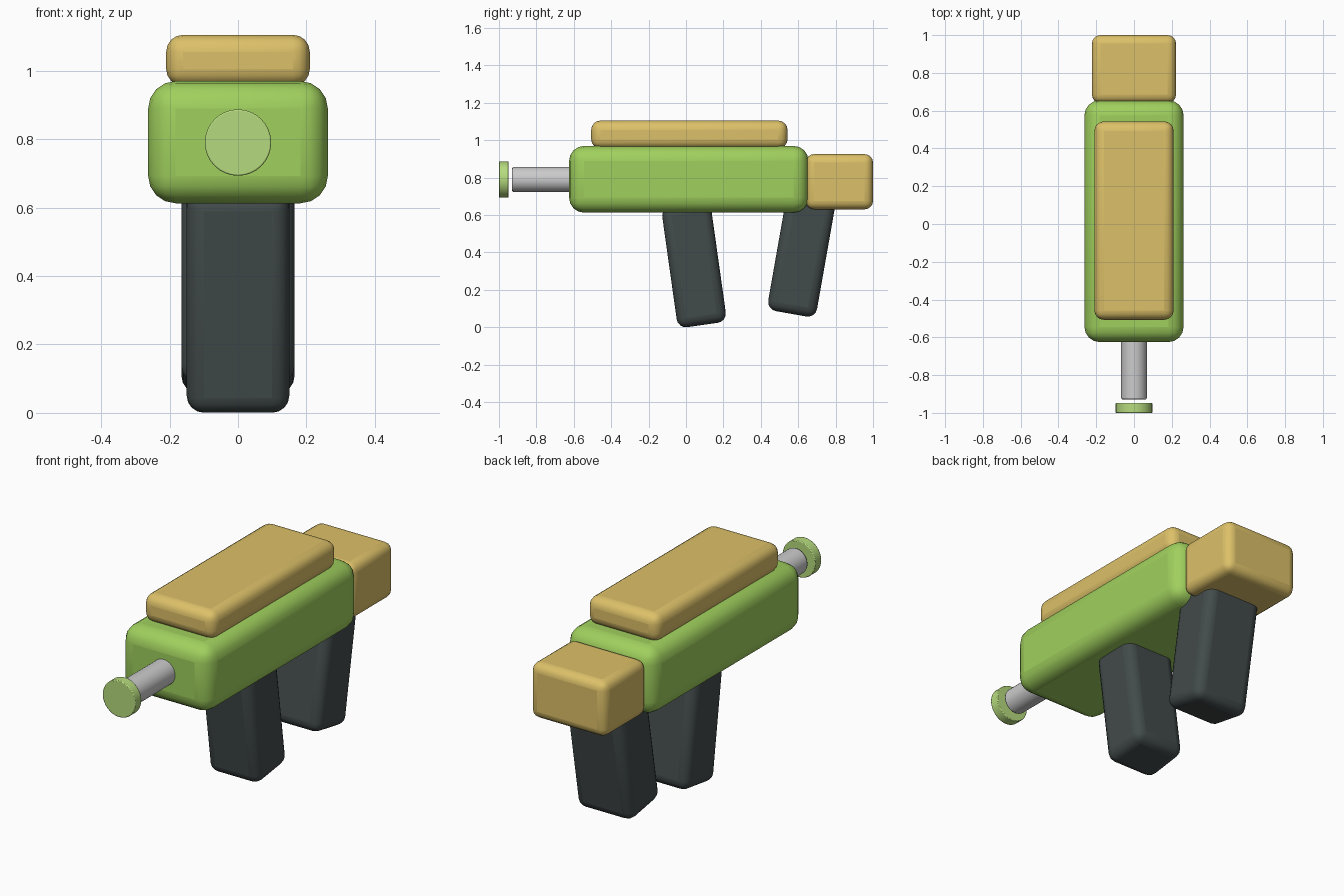
import bpy
from math import radians

if "Cube" in bpy.data.objects:
    bpy.data.objects.remove(bpy.data.objects["Cube"])


def material(name, rgb):
    m = bpy.data.materials.new(name)
    m.diffuse_color = (*rgb, 1)
    m.use_nodes = True
    m.node_tree.nodes["Principled BSDF"].inputs["Base Color"].default_value = m.diffuse_color
    return m


GREEN = material("green", (0.35, 0.63, 0.11))
PALE_GREEN = material("pale_green", (0.47, 0.71, 0.21))
TAN = material("tan", (0.72, 0.53, 0.14))
DARK = material("dark", (0.055, 0.07, 0.07))


def finish(obj, name, bevel, segments, mat):
    obj.name = name
    mod = obj.modifiers.new("rounding", 'BEVEL')
    mod.width = bevel
    mod.segments = segments
    mod.limit_method = 'ANGLE'
    if mat:
        obj.data.materials.append(mat)
    bpy.ops.object.shade_smooth_by_angle(angle=radians(30))


def rounded_box(name, centre, size, bevel, mat, tilt=0):
    bpy.ops.mesh.primitive_cube_add(size=1, location=centre)
    obj = bpy.context.object
    obj.scale = size
    bpy.ops.object.transform_apply(location=False, rotation=False, scale=True)
    obj.rotation_euler.x = radians(tilt)
    finish(obj, name, bevel, 4, mat)


def rod(name, y0, y1, radius, bevel, mat=None):
    bpy.ops.mesh.primitive_cylinder_add(
        vertices=32, radius=radius, depth=y1 - y0,
        location=(0, (y0 + y1) / 2, 0.79), rotation=(radians(90), 0, 0))
    finish(bpy.context.object, name, bevel, 2, mat)


# Main body, top cover and rear block
rounded_box("body", (0, 0.015, 0.791), (0.525, 1.28, 0.357), 0.08, GREEN)
rounded_box("top_cover", (0, 0.018, 1.03), (0.42, 1.05, 0.15), 0.05, TAN)
rounded_box("rear_block", (0, 0.82, 0.778), (0.445, 0.36, 0.295), 0.045, TAN)

# Two tilted grips
rounded_box("front_grip", (0, 0.043, 0.334), (0.30, 0.265, 0.65), 0.05, DARK, 8)
rounded_box("rear_grip", (0, 0.618, 0.392), (0.33, 0.265, 0.65), 0.05, DARK, -10)

# Barrel and the separate disc at its tip
rod("barrel", -0.93, -0.58, 0.068, 0.01)
rod("muzzle_disc", -1.0, -0.948, 0.097, 0.004, PALE_GREEN)
